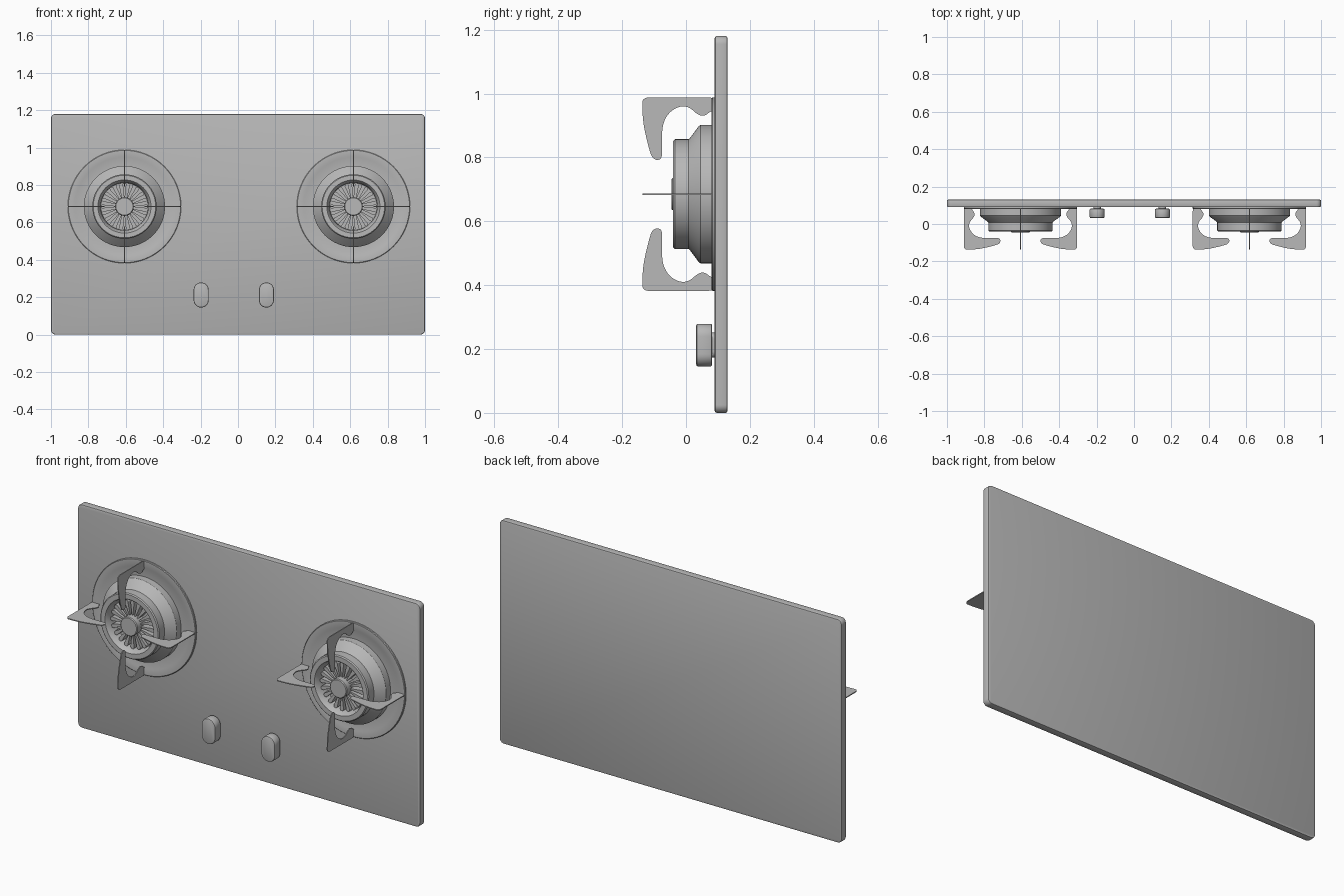
import bpy
import bmesh
import math
from mathutils import Matrix, Vector

if "Cube" in bpy.data.objects:
    bpy.data.objects.remove(bpy.data.objects["Cube"], do_unlink=True)

GREY = (0.48, 0.48, 0.48, 1.0)
metal = bpy.data.materials.new("plain_grey")
metal.use_nodes = True
metal.diffuse_color = GREY
metal.node_tree.nodes["Principled BSDF"].inputs["Base Color"].default_value = GREY

UPRIGHT = Matrix.Rotation(math.pi / 2, 4, 'X')


def place(x, y, z):
    """Frame whose local z points out of the front."""
    return Matrix.Translation((x, y, z)) @ UPRIGHT


def finish(name, bm):
    bmesh.ops.recalc_face_normals(bm, faces=bm.faces)
    mesh = bpy.data.meshes.new(name)
    bm.to_mesh(mesh)
    bm.free()
    mesh.materials.append(metal)
    obj = bpy.data.objects.new(name, mesh)
    bpy.context.collection.objects.link(obj)
    bpy.ops.object.select_all(action='DESELECT')
    obj.select_set(True)
    bpy.context.view_layer.objects.active = obj
    bpy.ops.object.shade_smooth_by_angle(angle=math.radians(32))
    return obj


def prism(name, outline, depth, frames, bevel=0.0, segments=2):
    """Extrude an outline along local z, once for each frame."""
    bm = bmesh.new()
    for frame in frames:
        base = bm.faces.new([bm.verts.new(frame @ Vector((u, v, 0))) for u, v in outline])
        out = bmesh.ops.extrude_face_region(bm, geom=[base], use_keep_orig=True)["geom"]
        shift = frame.to_3x3() @ Vector((0, 0, depth))
        bmesh.ops.translate(bm, verts=[g for g in out if isinstance(g, bmesh.types.BMVert)], vec=shift)
    if bevel:
        rims = {e for f in bm.faces if len(f.verts) > 4 for e in f.edges}
        bmesh.ops.bevel(bm, geom=list(rims), offset=bevel, segments=segments,
                        profile=0.5, affect='EDGES')
    return finish(name, bm)


def lathe(name, profile, frame, steps=64):
    """Spin a (radius, height) profile around local z."""
    bm = bmesh.new()
    verts = [bm.verts.new((r, 0, h)) for r, h in profile]
    edges = [bm.edges.new(pair) for pair in zip(verts, verts[1:])]
    bmesh.ops.spin(bm, geom=verts + edges, axis=(0, 0, 1), cent=(0, 0, 0),
                   angle=math.tau, steps=steps)
    bmesh.ops.remove_doubles(bm, verts=bm.verts, dist=0.0002)
    bm.transform(frame)
    return finish(name, bm)


def rounded_rect(w, h, r, steps=8):
    pts = []
    for k, (sx, sy) in enumerate([(1, 1), (-1, 1), (-1, -1), (1, -1)]):
        for i in range(steps + 1):
            a = (k + i / steps) * math.pi / 2
            pts.append((sx * (w / 2 - r) + r * math.cos(a), sy * (h / 2 - r) + r * math.sin(a)))
    return pts


def soften(pts, passes=2):
    """Round an outline by cutting its corners."""
    for _ in range(passes):
        new = []
        for (ax, ay), (bx, by) in zip(pts, pts[1:] + pts[:1]):
            new += [(ax * .75 + bx * .25, ay * .75 + by * .25),
                    (ax * .25 + bx * .75, ay * .25 + by * .75)]
        pts = new
    return pts


def ring(frame, count):
    return [frame @ Matrix.Rotation(math.tau * k / count, 4, 'Z') for k in range(count)]


# Flat hob panel
prism("hob_panel", rounded_rect(2.0, 1.18, 0.025), 0.04, [place(0, 0.13, 0.59)], 0.006)

# Profiles as (radius, height towards the front)
DRIP_PLATE = [(0.303, -0.095), (0.303, -0.083), (0.30, -0.08), (0.268, -0.08),
              (0.262, -0.082), (0.20, -0.082)]
BURNER_BODY = [(0.217, -0.09), (0.217, -0.046), (0.213, -0.04), (0.175, -0.012),
               (0.172, -0.008), (0.172, 0.035), (0.167, 0.04), (0.142, 0.04),
               (0.138, 0.036), (0.128, 0.0), (0.126, -0.02), (0.0, -0.02)]
CENTRE_CAP = [(0.05, -0.02), (0.05, 0.042), (0.046, 0.046), (0.0, 0.046)]
PETAL = soften([(0.046, -0.003), (0.09, -0.007), (0.127, -0.012),
                (0.127, 0.012), (0.09, 0.007), (0.046, 0.003)], 1)
SUPPORT = soften([(0.303, -0.11), (0.303, 0.0), (0.303, 0.09), (0.303, 0.137), (0.265, 0.137),
                  (0.215, 0.133), (0.15, 0.118), (0.108, 0.105), (0.107, 0.075), (0.15, 0.075),
                  (0.215, 0.075), (0.255, 0.055), (0.276, 0.02), (0.273, -0.01),
                  (0.25, -0.035), (0.243, -0.057), (0.262, -0.08), (0.262, -0.11)])
THICK = 0.005

# Two burners, each with drip plate, body, cap, fins and four pan supports
for side, x in (("right", -0.607), ("left", 0.617)):
    frame = place(x, 0, 0.685)
    lathe(side + "_drip_plate", DRIP_PLATE, frame)
    lathe(side + "_burner_body", BURNER_BODY, frame)
    lathe(side + "_burner_cap", CENTRE_CAP, frame, 32)
    low = frame @ Matrix.Translation((0, 0, -0.021))
    prism(side + "_burner_fins", PETAL, 0.036, ring(low, 20))
    stand = UPRIGHT @ Matrix.Translation((0, 0, -THICK / 2))
    prism(side + "_pan_supports", SUPPORT, THICK, [f @ stand for f in ring(frame, 4)])

# Two control knobs on short stems
for side, x in (("right", -0.197), ("left", 0.152)):
    prism(side + "_knob", rounded_rect(0.08, 0.134, 0.0395), 0.05,
          [place(x, 0.082, 0.212)], 0.006)
    prism(side + "_knob_stem", rounded_rect(0.04, 0.078, 0.0195), 0.02, [place(x, 0.098, 0.212)])
